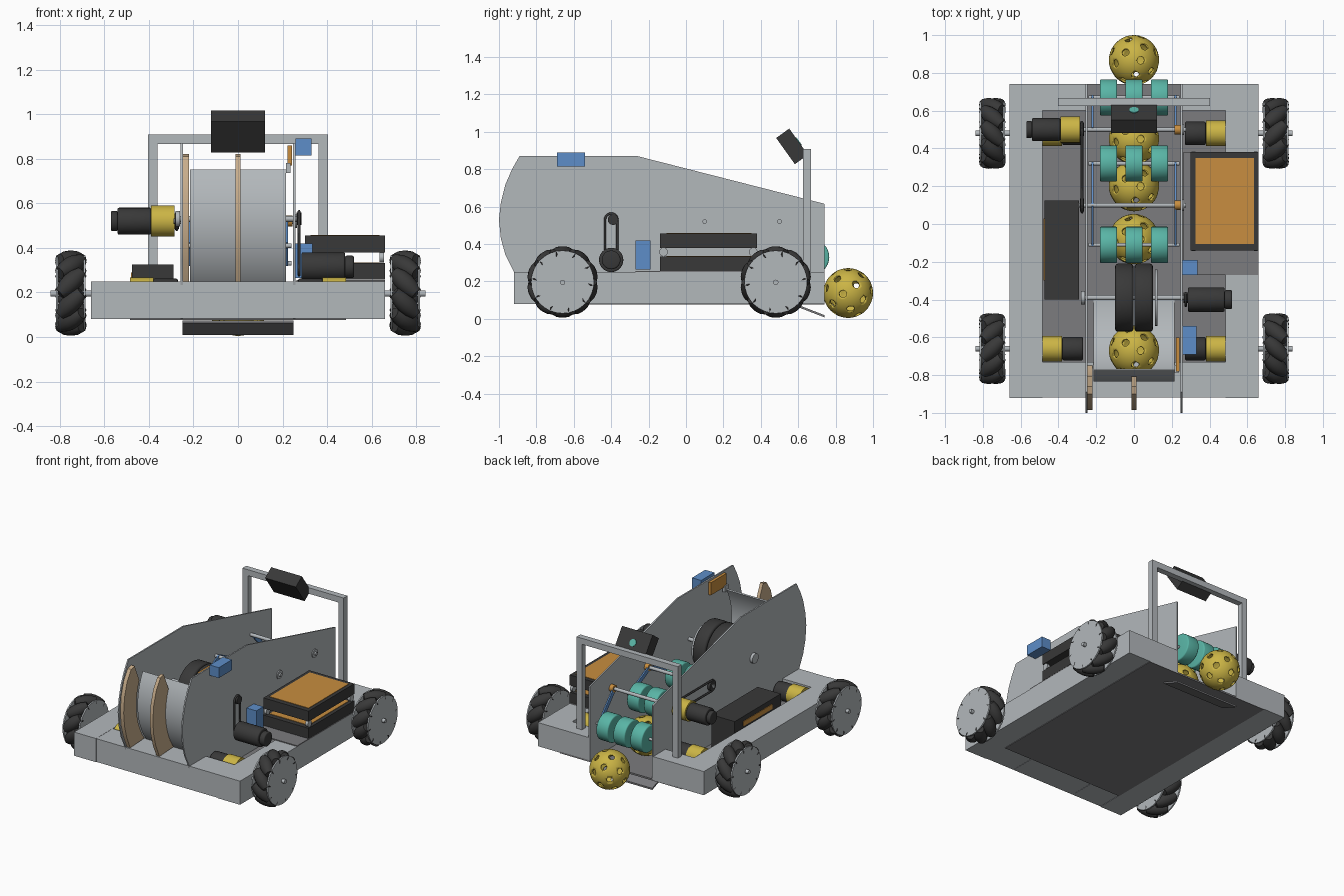
import bpy, bmesh, math
from mathutils import Matrix, Vector

if "Cube" in bpy.data.objects:
    bpy.data.objects.remove(bpy.data.objects["Cube"])


def material(name, r, g, b):
    m = bpy.data.materials.new(name)
    m.use_nodes = True
    m.diffuse_color = (r, g, b, 1)
    m.node_tree.nodes["Principled BSDF"].inputs["Base Color"].default_value = (r, g, b, 1)
    return m


GREY = material("light grey metal", .45, .48, .50)
FLOOR = material("mid grey sheet", .20, .20, .21)
DARK = material("dark rubber", .04, .04, .04)
YELLOW = material("yellow", .60, .46, .06)
TEAL = material("teal", .10, .46, .38)
ORANGE = material("orange", .58, .27, .05)
BLUE = material("blue", .11, .27, .58)
TAN = material("tan wood", .58, .42, .26)


def add(name, bm, mat):
    me = bpy.data.meshes.new(name)
    bmesh.ops.recalc_face_normals(bm, faces=bm.faces[:])
    bm.to_mesh(me)
    bm.free()
    me.shade_smooth()
    me.set_sharp_from_angle(angle=math.radians(35))
    me.materials.append(mat)
    ob = bpy.data.objects.new(name, me)
    bpy.context.collection.objects.link(ob)
    return ob


def box(name, x, y, z, mat):
    bm = bmesh.new()
    bmesh.ops.create_cube(bm, size=1)
    for v in bm.verts:
        v.co = [a[0] + (c + .5) * (a[1] - a[0]) for a, c in zip((x, y, z), v.co)]
    return add(name, bm, mat)


def rod(name, x0, x1, y, z, r, mat, bevel=0):
    """Cylinder along x."""
    bm = bmesh.new()
    bmesh.ops.create_cone(bm, cap_ends=True, segments=32, radius1=r, radius2=r, depth=abs(x1 - x0),
                          matrix=Matrix.Translation(((x0 + x1) / 2, y, z)) @ Matrix.Rotation(math.pi / 2, 4, 'Y'))
    if bevel:
        rims = [e for e in bm.edges if any(len(f.verts) > 4 for f in e.link_faces)]
        bmesh.ops.bevel(bm, geom=rims, offset=bevel, segments=3, affect='EDGES', profile=.5)
    return add(name, bm, mat)


def prism(name, pts, x0, x1, mat):
    """Side profile in y and z, extruded along x."""
    bm = bmesh.new()
    f = bm.faces.new([bm.verts.new((x0, y, z)) for y, z in pts])
    new = bmesh.ops.extrude_face_region(bm, geom=[f])["geom"]
    bmesh.ops.translate(bm, vec=(x1 - x0, 0, 0), verts=[v for v in new if isinstance(v, bmesh.types.BMVert)])
    return add(name, bm, mat)


def arc(cy, cz, r, a0, a1, n=24):
    angles = [math.radians(a0 + (a1 - a0) * i / n) for i in range(n + 1)]
    return [(cy + r * math.cos(a), cz + r * math.sin(a)) for a in angles]


def belt(name, x, p, q, r):
    """Closed loop around two pulleys."""
    a = math.degrees(math.atan2(q[1] - p[1], q[0] - p[0]))
    loop = arc(*p, r, a + 90, a + 270, 10) + arc(*q, r, a - 90, a + 90, 10)
    cu = bpy.data.curves.new(name, 'CURVE')
    cu.dimensions = '3D'
    cu.bevel_depth = .007
    cu.bevel_resolution = 1
    sp = cu.splines.new('POLY')
    sp.points.add(len(loop) - 1)
    for pt, (y, z) in zip(sp.points, loop):
        pt.co = (x, y, z, 1)
    sp.use_cyclic_u = True
    cu.materials.append(DARK)
    bpy.context.collection.objects.link(bpy.data.objects.new(name, cu))


# Chassis
for s, n in ((-1, "right"), (1, "left")):
    box(n + "_side_rail", (s * .485, s * .66), (-.92, .74), (.08, .25), GREY)
    box(n + "_rear_block", (s * .255, s * .485), (.6, .74), (.08, .25), GREY)
box("front_beam", (-.485, .485), (-.918, -.73), (.082, .249), GREY)
box("floor_sheet", (-.485, .485), (-.73, .74), (.076, .088), FLOOR)
prism("intake_flap", [(.6, .074), (.6, .062), (.74, .008), (.74, .02)], -.25, .25, FLOOR)
box("electronics_tray", (.262, .66), (-.27, .38), (.248, .256), FLOOR)

# Tall side plates
plate = [(.74, .08), (.74, .615), (-.26, .87), (-.89, .87), (-.93, .8), (-.965, .72), (-.99, .62),
         (-1, .53), (-.99, .43), (-.965, .34), (-.92, .25), (-.9, .08)]
for s, n in ((-1, "right"), (1, "left")):
    prism(n + "_side_plate", plate, s * .247, s * .257, GREY)

# Curved hood, its ribs and the flywheel
FY, FZ = -.39, .53
prism("hood", arc(FY, FZ, .445, 150, 272) + arc(FY, FZ, .435, 272, 150), -.215, .215, GREY)
rib = [(-.86, .82), (-.9, .81), (-.945, .74), (-.975, .64), (-.985, .53), (-.975, .43), (-.95, .34),
       (-.91, .25)] + arc(FY, FZ, .45, 217, 158, 12)
prism("side_rib", rib, -.25, -.22, TAN)
prism("centre_rib", rib, -.012, .012, TAN)
for s in (-1, 1):
    rod("flywheel", s * .003, s * .1, FY, FZ, .18, DARK, .015)
rod("flywheel_disc", .112, .125, FY, FZ, .15, GREY)
rod("flywheel_shaft", -.28, .28, FY, FZ, .013, GREY)
rod("flywheel_hub", -.28, -.26, FY, FZ, .035, GREY)
rod("flywheel_pulley", .262, .285, FY, FZ, .028, DARK)
belt("flywheel_belt", .274, (FY - .01, .31), (FY - .01, FZ), .033)
rod("flywheel_motor", .285, .48, -.4, .315, .065, DARK, .008)
rod("flywheel_motor_cap", .48, .52, -.4, .315, .05, DARK, .008)

# Drive motors and wheels
half = .072
barrel = [(-half, .027), (-half / 2, .040), (0, .044), (half / 2, .040), (half, .027)]
for sx in (-1, 1):
    for y in (-.66, .48):
        rod("drive_gearbox", sx * .38, sx * .484, y, .2, .068, YELLOW)
        rod("drive_motor", sx * .27, sx * .38, y, .2, .062, DARK, .008)
        rod("wheel_axle", sx * .6, sx * .84, y, .195, .014, GREY)
        for off in (.688, .812):
            rod("wheel_disc", sx * (off - .005), sx * (off + .005), y, .197, .168, GREY)
        bm = bmesh.new()
        skew = math.copysign(math.pi / 4, sx * y)
        for i in range(10):
            place = (Matrix.Translation((sx * .75, y, .197)) @ Matrix.Rotation(i * math.tau / 10, 4, 'X')
                     @ Matrix.Translation((0, 0, .148)) @ Matrix.Rotation(skew, 4, 'Z')
                     @ Matrix.Rotation(math.pi / 2, 4, 'Y'))
            for (a, ra), (b, rb) in zip(barrel, barrel[1:]):
                bmesh.ops.create_cone(bm, segments=14, radius1=ra, radius2=rb, depth=b - a, cap_ends=False,
                                      matrix=place @ Matrix.Translation((0, 0, (a + b) / 2)))
        bmesh.ops.remove_doubles(bm, verts=bm.verts[:], dist=.0005)
        bmesh.ops.holes_fill(bm, edges=[e for e in bm.edges if e.is_boundary], sides=0)
        add("wheel_rollers", bm, DARK)

# Intake shafts, rollers, swing arms
for y in (.5, .1):
    rod("intake_shaft", -.29, .275, y, .52, .012, GREY)
    rod("intake_pulley", -.285, -.265, y, .52, .035, DARK)
    rod("shaft_collar", .215, .245, y, .52, .025, ORANGE)
    rod("shaft_bearing", .257, .264, y, .52, .03, GREY)
belt("intake_belt", -.275, (.1, .52), (.5, .52), .038)
rod("intake_gearbox", -.39, -.285, .5, .52, .07, YELLOW)
rod("intake_motor", -.54, -.39, .5, .52, .06, DARK, .006)
rod("intake_motor_cap", -.57, -.54, .5, .52, .045, DARK, .006)
for (y, z), (py, pz) in zip(((.67, .33), (.32, .41), (-.11, .41)), ((.5, .52), (.1, .52), (.1, .52))):
    rod("roller_shaft", -.24, .24, y, z, .01, GREY)
    for x in (-.135, 0, .135):
        rod("intake_roller", x - .046, x + .046, y, z, .096, TEAL, .008)
    d = Vector((py - y, pz - z)).normalized() * .016
    for x in (-.22, .22):
        prism("swing_arm", [(y - d.y, z + d.x), (py - d.y, pz + d.x), (py + d.y, pz - d.x), (y + d.y, z - d.x)],
              x - .005, x + .005, BLUE)

# Perforated balls
bm = bmesh.new()
bmesh.ops.create_uvsphere(bm, u_segments=40, v_segments=24, radius=.133)
ball = add("ball", bm, YELLOW)
bm = bmesh.new()
for i in range(26):
    h, t = 1 - (2 * i + 1) / 26, i * math.pi * (3 - math.sqrt(5))
    r = math.sqrt(1 - h * h)
    d = Vector((r * math.cos(t), r * math.sin(t), h))
    bmesh.ops.create_cone(bm, cap_ends=True, segments=14, radius1=.02, radius2=.02, depth=.08,
                          matrix=Matrix.Translation(d * .128) @ d.to_track_quat('Z', 'Y').to_matrix().to_4x4())
cutter = add("ball_hole_cutter", bm, YELLOW)
cutter.hide_render = True
shell = ball.modifiers.new("shell", 'SOLIDIFY')
shell.thickness = .01
cut = ball.modifiers.new("holes", 'BOOLEAN')
cut.operation, cut.object, cut.solver = 'DIFFERENCE', cutter, 'EXACT'
holed = bpy.data.meshes.new_from_object(ball.evaluated_get(bpy.context.evaluated_depsgraph_get()))
ball.modifiers.clear()
ball.data = holed
bpy.data.objects.remove(cutter)
ball.location = (0, .867, .138)
for y, z in ((.45, .222), (.2, .222), (-.08, .222), (-.67, .4)):
    other = bpy.data.objects.new("ball", holed)
    other.location = (0, y, z)
    bpy.context.collection.objects.link(other)

# Electronics stack
for z in (.257, .38):
    box("battery_slab", (.3, .66), (-.14, .38), (z, z + .075), DARK)
    box("battery_panel", (.325, .635), (-.105, .35), (z + .07, z + .078), ORANGE)
for x in (.315, .645):
    for y in (-.12, .36):
        rod("battery_post", x - .01, x + .01, y, .357, .023, GREY)
box("controller_box", (-.475, -.29), (-.4, .125), (.088, .325), DARK)
box("controller_label", (-.479, -.475), (-.3, .03), (.256, .29), ORANGE)

# Servos and deflector arm
box("upper_servo", (.258, .33), (-.69, -.54), (.815, .89), BLUE)
box("lower_servo", (.258, .335), (-.27, -.19), (.265, .42), BLUE)
box("deflector_arm", (.222, .242), (-.78, -.6), (.77, .86), ORANGE)
box("deflector_link", (.215, .235), (-.79, -.75), (.735, .78), GREY)

# Rear frame with tilted display
for s in (-1, 1):
    box("frame_post", (s * .36, s * .403), (.625, .668), (.25, .87), GREY)
box("frame_bar", (-.403, .403), (.625, .668), (.865, .908), GREY)
tilt = Matrix.Translation((0, .567, .922)) @ Matrix.Rotation(math.radians(35.6), 4, 'X')
box("display", (-.122, .122), (-.043, .043), (-.086, .086), DARK).matrix_world = tilt
spot = rod("display_light", .043, .047, 0, 0, .025, TEAL)
spot.matrix_world = tilt @ Matrix.Rotation(math.pi / 2, 4, 'Z')
